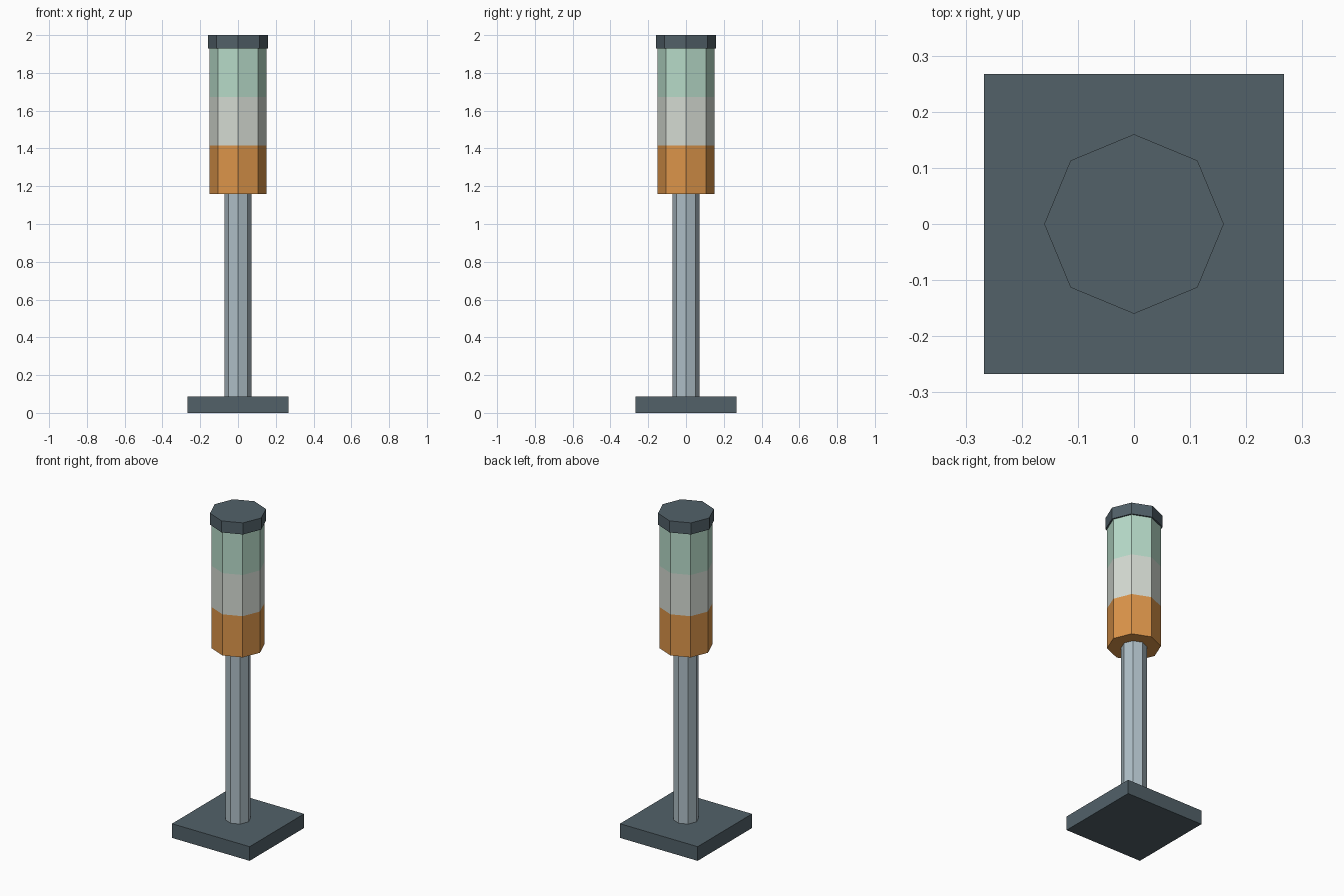
import bpy, bmesh, math

if "Cube" in bpy.data.objects:
    bpy.data.objects.remove(bpy.data.objects["Cube"], do_unlink=True)


def material(name, rgb):
    """Flat material from 8-bit sRGB values, stored as linear."""
    lin = [(c / 255 / 12.92) if c < 11 else ((c / 255 + 0.055) / 1.055) ** 2.4 for c in rgb]
    mat = bpy.data.materials.new(name)
    mat.use_nodes = True
    mat.diffuse_color = (*lin, 1)
    bsdf = next(n for n in mat.node_tree.nodes if n.type == "BSDF_PRINCIPLED")
    bsdf.inputs["Base Color"].default_value = (*lin, 1)
    return mat


slate = material("dark slate", (82, 97, 105))
steel = material("pale steel", (174, 190, 198))
amber = material("amber", (220, 149, 74))
white = material("off white", (213, 219, 211))
green = material("pale green", (183, 219, 201))


def prism(name, sides, radius, levels, mats, turn=0):
    """Upright prism through the given heights, one material per band."""
    bm = bmesh.new()
    rings = []
    for z in levels:
        angles = [turn + math.tau * i / sides for i in range(sides)]
        rings.append([bm.verts.new((radius * math.cos(a), radius * math.sin(a), z)) for a in angles])
    for band, (low, high) in enumerate(zip(rings, rings[1:])):
        for i in range(sides):
            j = (i + 1) % sides
            bm.faces.new((low[i], low[j], high[j], high[i])).material_index = band
    bm.faces.new(rings[0][::-1]).material_index = 0
    bm.faces.new(rings[-1]).material_index = len(mats) - 1
    mesh = bpy.data.meshes.new(name)
    bm.to_mesh(mesh)
    bm.free()
    for mat in mats:
        mesh.materials.append(mat)
    obj = bpy.data.objects.new(name, mesh)
    bpy.context.collection.objects.link(obj)
    return obj


# Square foot plate
prism("base_plate", 4, 0.267 * math.sqrt(2), (0, 0.088), [slate], math.pi / 4)
# Slim octagonal post
prism("pole", 8, 0.072, (0.088, 1.16), [steel])
# Three stacked lamp sections
prism("lamp_stack", 8, 0.151, (1.16, 1.416, 1.672, 1.928), [amber, white, green])
# Overhanging lid
prism("top_cap", 8, 0.16, (1.928, 2.0), [slate])
